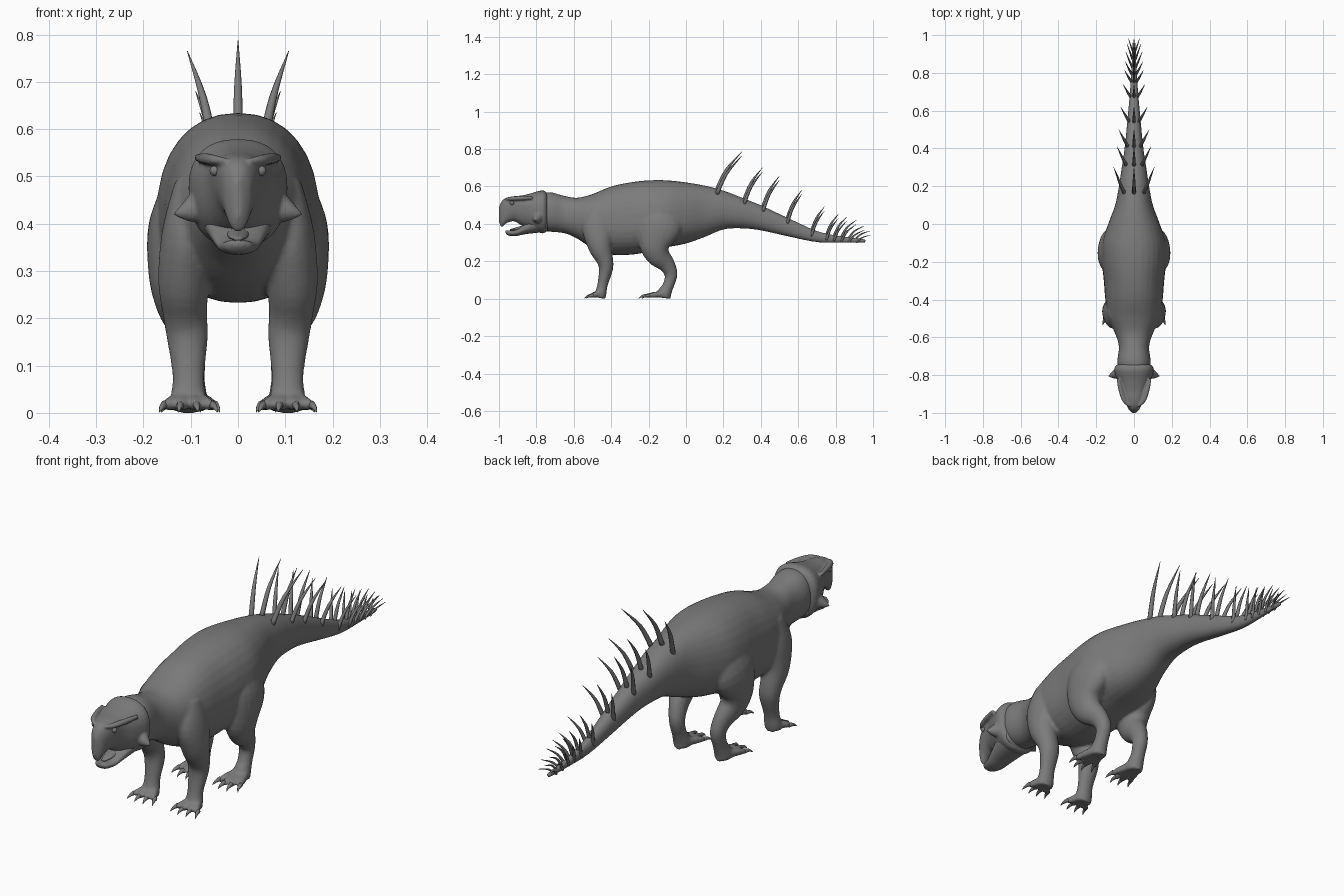
import bpy
import bmesh
from math import cos, sin, pi, copysign
from mathutils import Vector

cube = bpy.data.objects.get("Cube")
if cube:
    bpy.data.objects.remove(cube, do_unlink=True)

hide = bpy.data.materials.new("hide_grey")
hide.use_nodes = True
hide.diffuse_color = (0.2, 0.2, 0.2, 1)
shader = next(n for n in hide.node_tree.nodes if n.type == "BSDF_PRINCIPLED")
shader.inputs["Base Color"].default_value = hide.diffuse_color
shader.inputs["Roughness"].default_value = 0.8


def smooth_rows(rows, steps):
    """Interpolate rows of numbers with a smooth spline through every row."""
    rows = [Vector(r) for r in rows]
    result = []
    for i in range(len(rows) - 1):
        before, a, b = rows[max(i - 1, 0)], rows[i], rows[i + 1]
        after = rows[min(i + 2, len(rows) - 1)]
        for k in range(steps):
            t = k / steps
            bend = (b - before) * t + (before * 2 - a * 5 + b * 4 - after) * t**2
            bend += (a * 3 - before - b * 3 + after) * t**3
            result.append(a + bend / 2)
    return result + [rows[-1]]


def skin(bm, rings):
    """Join rings of points into a closed skin."""
    loops = [[bm.verts.new(p) for p in ring] for ring in rings]
    for lower, upper in zip(loops, loops[1:]):
        for j in range(len(lower)):
            bm.faces.new((lower[j - 1], lower[j], upper[j], upper[j - 1]))
    for loop in (loops[0], loops[-1]):
        bm.faces.new(loop)


def hull(bm, rows, power=1.0, steps=4, sides=32):
    """Loft upright sections along y; row = y, top, bottom, half width, waist."""
    rings = []
    for y, top, bottom, width, waist in smooth_rows(rows, steps):
        middle = bottom + (top - bottom) * waist
        ring = []
        for j in range(sides):
            c, s = cos(2 * pi * j / sides), sin(2 * pi * j / sides)
            c, s = (copysign(abs(v) ** power, v) for v in (c, s))
            ring.append((width * c, y, middle + s * (top - middle if s > 0 else middle - bottom)))
        rings.append(ring)
    skin(bm, rings)


def tube(bm, rows, side=1, steps=4, sides=14):
    """Sweep an oval along a path; row = x, y, z, radius across, radius deep."""
    rows = smooth_rows(rows, steps)
    path = [Vector((r[0] * side, r[1], r[2])) for r in rows]
    rings = []
    for i, p in enumerate(path):
        along = (path[min(i + 1, len(path) - 1)] - path[max(i - 1, 0)]).normalized()
        guide = Vector((0, 1, 0)) if abs(along.x) > 0.8 else Vector((1, 0, 0))
        across = (guide - along * along.dot(guide)).normalized()
        deep = along.cross(across)
        rings.append([p + across * (rows[i][3] * cos(2 * pi * j / sides))
                      + deep * (rows[i][4] * sin(2 * pi * j / sides)) for j in range(sides)])
    skin(bm, rings)


def finish(name, bm):
    """Turn the bmesh into a smooth, coloured object."""
    bmesh.ops.recalc_face_normals(bm, faces=bm.faces)
    for face in bm.faces:
        face.smooth = True
    mesh = bpy.data.meshes.new(name)
    bm.to_mesh(mesh)
    bm.free()
    mesh.materials.append(hide)
    obj = bpy.data.objects.new(name, mesh)
    bpy.context.collection.objects.link(obj)
    return obj


def blend(obj, voxel, rounds):
    """Fuse overlapping parts into one soft skin."""
    remesh = obj.modifiers.new("fuse", "REMESH")
    remesh.mode = "VOXEL"
    remesh.voxel_size = voxel
    remesh.use_smooth_shade = True
    soften = obj.modifiers.new("soften", "SMOOTH")
    soften.factor = 0.5
    soften.iterations = rounds


# Neck, torso and tail
body = bmesh.new()
hull(body, [
    (-.82, .54, .38, .06, .5), (-.74, .57, .36, .088, .5), (-.65, .55, .35, .08, .5),
    (-.58, .54, .32, .1, .5), (-.5, .56, .27, .135, .5), (-.4, .6, .236, .152, .45),
    (-.3, .622, .235, .16, .42), (-.2, .633, .25, .17, .42), (-.1, .633, .275, .168, .42),
    (0, .622, .295, .137, .45), (.1, .605, .33, .1, .48), (.2, .578, .37, .08, .5),
    (.3, .54, .376, .065, .5), (.4, .5, .365, .05, .5), (.55, .43, .332, .035, .5),
    (.7, .363, .302, .022, .5), (.83, .335, .298, .014, .5), (.96, .32, .3, .009, .5),
], power=0.9, steps=6)

# Legs, from hip or shoulder down to the sole
hind = [
    (.09, -.12, .5, .05, .08), (.125, -.14, .4, .063, .12), (.132, -.165, .3, .058, .09),
    (.125, -.15, .235, .05, .066), (.11, -.105, .185, .038, .046), (.1, -.08, .13, .032, .035),
    (.1, -.095, .07, .03, .03), (.1, -.115, .03, .036, .038), (.1, -.12, .004, .034, .038),
]
fore = [
    (.09, -.46, .48, .045, .06), (.108, -.47, .38, .053, .085), (.115, -.46, .28, .054, .064),
    (.112, -.435, .21, .047, .046), (.107, -.428, .16, .044, .038), (.105, -.445, .08, .034, .028),
    (.105, -.455, .03, .038, .03), (.105, -.46, .004, .036, .03),
]
claws = bmesh.new()
for side in (1, -1):
    for leg, reach in ((hind, .085), (fore, .035)):
        tube(body, leg, side, sides=20)
        # Four splayed toes, each with a hooked claw
        x, y = leg[-1][0], leg[-1][1] - .02
        for k in (-1.5, -.5, .5, 1.5):
            far = reach * (1.1 - .22 * abs(k))
            end_x, end_y = x + k * .033, y - far
            tube(body, [(x + k * .015, y + .02, .025, .015, .018),
                        (x + k * .026, y - far * .5, .02, .014, .015),
                        (end_x, end_y, .013, .009, .01)], side)
            tube(claws, [(end_x, end_y + .01, .017, .009, .01),
                         (end_x + k * .004, end_y - .012, .013, .006, .006),
                         (end_x + k * .008, end_y - .028, .002, .001, .001)], side, sides=8)
blend(finish("body_and_legs", body), .007, 6)
finish("claws", claws)

# Skull with a hooked beak and a flared back rim
skull = bmesh.new()
hull(skull, [
    (-1, .49, .41, .008, .5), (-.985, .522, .383, .026, .6), (-.96, .54, .404, .038, .65),
    (-.92, .548, .414, .052, .7), (-.88, .552, .392, .064, .65), (-.83, .563, .37, .088, .55),
    (-.78, .578, .352, .104, .55), (-.755, .576, .352, .1, .55), (-.74, .56, .37, .08, .5),
], power=0.85)
for side in (1, -1):
    # Brow ridge and cheek horn
    tube(skull, [(.022, -.965, .532, .006, .006), (.05, -.935, .535, .012, .011),
                 (.07, -.88, .538, .012, .012), (.085, -.82, .54, .008, .008)], side)
    tube(skull, [(.07, -.785, .44, .035, .042), (.105, -.798, .427, .022, .024),
                 (.137, -.805, .42, .002, .002)], side)
blend(finish("skull", skull), .005, 3)

# Lower jaw and tongue
jaw = bmesh.new()
hull(jaw, [
    (-.965, .364, .352, .012, .5), (-.95, .366, .338, .03, .6), (-.91, .368, .335, .043, .6),
    (-.86, .4, .345, .058, .6), (-.8, .44, .352, .073, .6), (-.74, .44, .36, .075, .5),
], power=0.9)
finish("lower_jaw", jaw)
tongue = bmesh.new()
tube(tongue, [(0, -.87, .38, .025, .012), (0, -.91, .373, .02, .008), (0, -.94, .368, .008, .004)])
finish("tongue", tongue)

# Eyes
eyes = bmesh.new()
for side in (1, -1):
    ball = bmesh.ops.create_uvsphere(eyes, u_segments=16, v_segments=10, radius=.011)
    bmesh.ops.translate(eyes, verts=ball["verts"], vec=(side * .049, -.93, .512))
finish("eyes", eyes)

# Rows of three swept spikes; row = y, z, sweep back, rise, offset to the side
spikes = bmesh.new()
for y, z, back, rise, offset in (
    (.165, .57, .135, .195, .052), (.31, .515, .1, .165, .04), (.41, .475, .09, .16, .032),
    (.54, .41, .08, .15, .024), (.67, .345, .07, .125, .016), (.75, .325, .065, .105, .012),
    (.79, .32, .07, .095, .01), (.83, .318, .08, .08, .009), (.87, .313, .085, .055, .007),
    (.91, .31, .075, .03, .005),
):
    thick = .004 + rise * .035
    spread = .02 + rise * .18
    for k in (-1, 0, 1):
        lift = z if k else z + .022
        foot = k * offset
        tube(spikes, [(foot, y, lift - .01, thick, thick),
                      (foot + k * spread * .4, y + back * .38, lift + rise * .5, thick * .75, thick * .75),
                      (foot + k * spread, y + back, lift + rise, .0008, .0008)], sides=8)
finish("tail_spikes", spikes)
